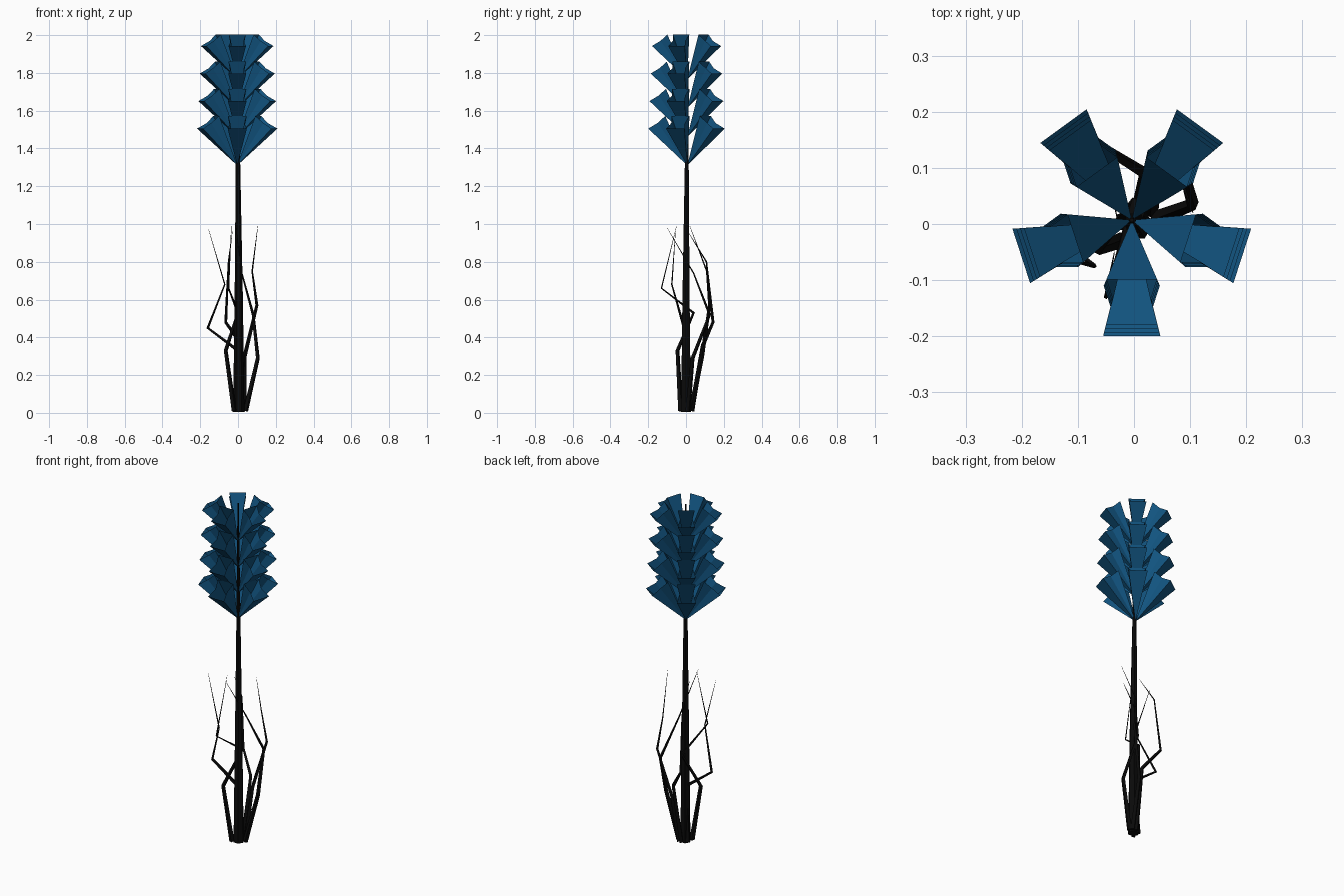
import bpy, bmesh, math
from mathutils import Matrix, Vector

cube = bpy.data.objects.get("Cube")
if cube:
    bpy.data.objects.remove(cube, do_unlink=True)


def material(name, color):
    m = bpy.data.materials.new(name)
    m.use_nodes = True
    m.diffuse_color = (*color, 1)
    bsdf = m.node_tree.nodes["Principled BSDF"]
    bsdf.inputs["Base Color"].default_value = (*color, 1)
    bsdf.inputs["Roughness"].default_value = 0.8
    return m


BLUE = material("deep blue", (0.006, 0.09, 0.22))
BLACK = material("near black", (0.003, 0.003, 0.003))
CENTER = Vector((-0.004, 0.007, 0))


def tube(name, points, radii, resolution=0):
    """Faceted tapering tube along a straight-segmented path."""
    curve = bpy.data.curves.new(name, "CURVE")
    curve.dimensions = "3D"
    curve.bevel_depth = 1.0
    curve.bevel_resolution = resolution
    curve.use_fill_caps = True
    spline = curve.splines.new("POLY")
    spline.points.add(len(points) - 1)
    for p, co, r in zip(spline.points, points, radii):
        p.co = (*co, 1)
        p.radius = r
    spline.use_smooth = False
    curve.materials.append(BLACK)
    obj = bpy.data.objects.new(name, curve)
    bpy.context.collection.objects.link(obj)


def petal_tier(name, z, scale):
    """Five open, pinched trumpets fanning out from one point of the stem."""
    # rim: (distance from stem, sideways, height)
    half = [(0.117, 0.05, 0.262), (0.157, 0.037, 0.225), (0.207, 0.051, 0.195)]
    rim = half + [(r, -s, h) for r, s, h in reversed(half)]
    bm = bmesh.new()
    for i in range(5):
        turn = Matrix.Rotation(math.radians(72 * i - 90), 4, "Z")
        place = Matrix.Translation(CENTER + Vector((0, 0, z))) @ turn @ Matrix.Scale(scale, 4)
        apex = bm.verts.new(place @ Vector((0, 0, 0)))
        ring = [bm.verts.new(place @ Vector(p)) for p in rim]
        for a, b in zip(ring, ring[1:] + ring[:1]):
            bm.faces.new((apex, b, a))
    bmesh.ops.recalc_face_normals(bm, faces=bm.faces)
    mesh = bpy.data.meshes.new(name)
    bm.to_mesh(mesh)
    bm.free()
    mesh.materials.append(BLUE)
    bpy.context.collection.objects.link(bpy.data.objects.new(name, mesh))


# Stem
tube("stem", [(0.004, 0, 0.005), (0.004, 0, 0.6), (0, 0.004, 1.31), (-0.004, 0.007, 1.99)],
     [0.03, 0.022, 0.012, 0.004], 1)

# Flower tiers
for i in range(4):
    petal_tier(f"petal_tier_{i + 1}", 1.31 + 0.152 * i, 1 - 0.032 * i)

# Tendrils around the stem
tendrils = [
    [(-0.02, -0.028, 0.01), (-0.065, -0.045, 0.33), (0, 0.04, 0.53), (-0.05, -0.13, 0.66), (-0.035, -0.05, 0.99)],
    [(0.04, 0.01, 0.01), (0.105, 0.035, 0.29), (0.08, 0.125, 0.52), (0.02, 0.04, 0.74), (-0.01, -0.1, 0.98)],
    [(0.03, 0.025, 0.01), (0.035, 0.085, 0.3), (0.1, 0.125, 0.57), (0.075, 0.11, 0.75), (0.105, 0.02, 0.99)],
    [(-0.02, 0.01, 0.01), (0, 0, 0.33), (-0.16, -0.01, 0.45), (-0.07, -0.075, 0.68), (-0.155, -0.055, 0.97)],
    [(0.01, 0.03, 0.01), (0.02, 0.09, 0.36), (-0.065, 0.143, 0.48), (-0.05, 0.108, 0.8), (-0.03, 0.01, 0.96)],
]
for i, path in enumerate(tendrils):
    tube(f"tendril_{i + 1}", path, [0.014, 0.011, 0.008, 0.004, 0.0008])
